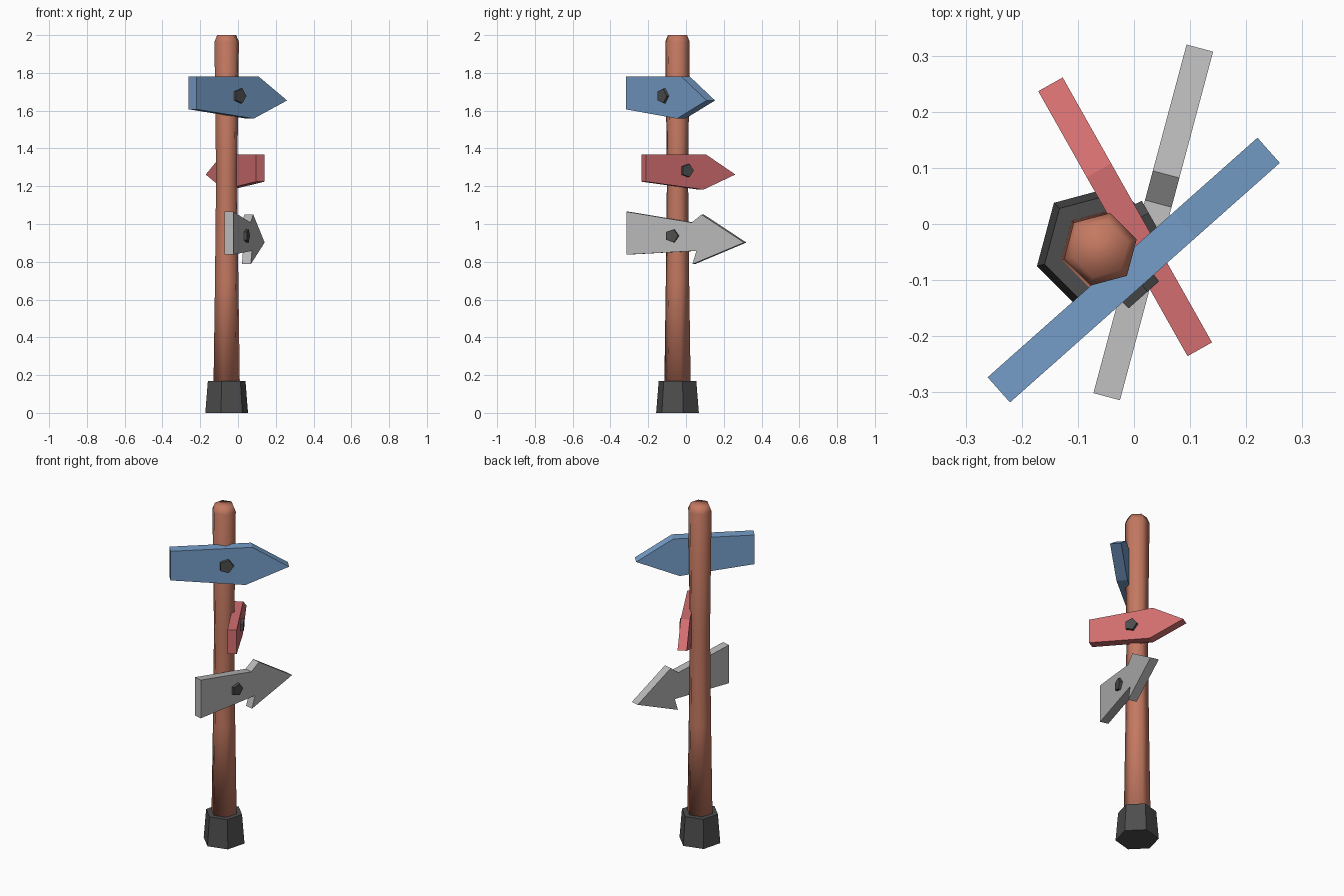
import bpy, math
from mathutils import Vector

if "Cube" in bpy.data.objects:
    bpy.data.objects.remove(bpy.data.objects["Cube"])


def material(name, rgb):
    m = bpy.data.materials.new(name)
    m.diffuse_color = (*rgb, 1)
    m.use_nodes = True
    m.node_tree.nodes["Principled BSDF"].inputs["Base Color"].default_value = m.diffuse_color
    return m


WOOD = material("brown wood", (0.55, 0.19, 0.12))
DARK = material("dark grey", (0.075, 0.075, 0.075))
BLUE = material("blue paint", (0.18, 0.34, 0.58))
RED = material("red paint", (0.65, 0.155, 0.16))
GREY = material("light grey paint", (0.48, 0.48, 0.48))


def make(name, verts, faces, mat, smooth=False):
    me = bpy.data.meshes.new(name)
    me.from_pydata(verts, [], faces)
    me.materials.append(mat)
    ob = bpy.data.objects.new(name, me)
    bpy.context.collection.objects.link(ob)
    for p in me.polygons:
        p.use_smooth = smooth
    return ob


def loft(name, rings, mat, smooth=False):
    """Join equal-length vertex rings (counter-clockwise, rising) and cap the ends."""
    n = len(rings[0])
    verts = [v for r in rings for v in r]
    faces = [(k * n + i, k * n + (i + 1) % n, (k + 1) * n + (i + 1) % n, (k + 1) * n + i)
             for k in range(len(rings) - 1) for i in range(n)]
    faces.append(tuple(reversed(range(n))))
    faces.append(tuple(range((len(rings) - 1) * n, len(rings) * n)))
    return make(name, verts, faces, mat, smooth)


def hexagon(r, z):
    return [(-0.06 + r * math.cos(math.radians(15 + 60 * i)),
             -0.045 + r * math.sin(math.radians(15 + 60 * i)), z) for i in range(6)]


# Hexagonal foot and waisted post
loft("foot", [hexagon(0.117, 0), hexagon(0.103, 0.17)], DARK)
loft("post", [hexagon(r, z) for r, z in
              [(0.072, 0.16), (0.064, 0.7), (0.058, 1.25), (0.067, 1.965), (0.052, 2.0)]],
     WOOD, smooth=True)


def sign(name, tail, tip, thick, outline, bolt, mat):
    """Board whose outer face runs from tail to tip (x, y); outline and bolt use (distance, z)."""
    a = Vector((*tail, 0))
    d = (Vector((*tip, 0)) - a).normalized()
    n = Vector((d.y, -d.x, 0))

    def ring(pts, off):
        return [a + d * u + n * off + Vector((0, 0, z)) for u, z in pts]

    loft(name + "_sign", [ring(outline, -thick), ring(outline, 0)], mat)
    # Five-sided bolt head pointing towards the tip
    bu, bz, br = bolt

    def penta(r):
        return [(bu + r * math.cos(math.tau * i / 5), bz + r * math.sin(math.tau * i / 5))
                for i in range(5)]
    loft(name + "_bolt", [ring(penta(br), -0.01), ring(penta(br * 0.95), 0.015)], DARK)


# Outlines run counter-clockwise seen from the outer face
sign("blue", (-0.221, -0.318), (0.26, 0.109), 0.06,
     [(0, 1.607), (0.407, 1.558), (0.643, 1.654), (0.443, 1.78), (0, 1.78)],
     (0.302, 1.678, 0.042), BLUE)
sign("red", (0.139, -0.211), (-0.127, 0.261), 0.05,
     [(0, 1.224), (0.348, 1.182), (0.542, 1.262), (0.366, 1.367), (0, 1.367)],
     (0.245, 1.283, 0.038), RED)
sign("grey", (-0.025, -0.314), (0.141, 0.307), 0.049,
     [(0, 0.838), (0.382, 0.858), (0.36, 0.787), (0.643, 0.902),
      (0.41, 1.05), (0.356, 1.008), (0, 1.065)],
     (0.25, 0.937, 0.038), GREY)
